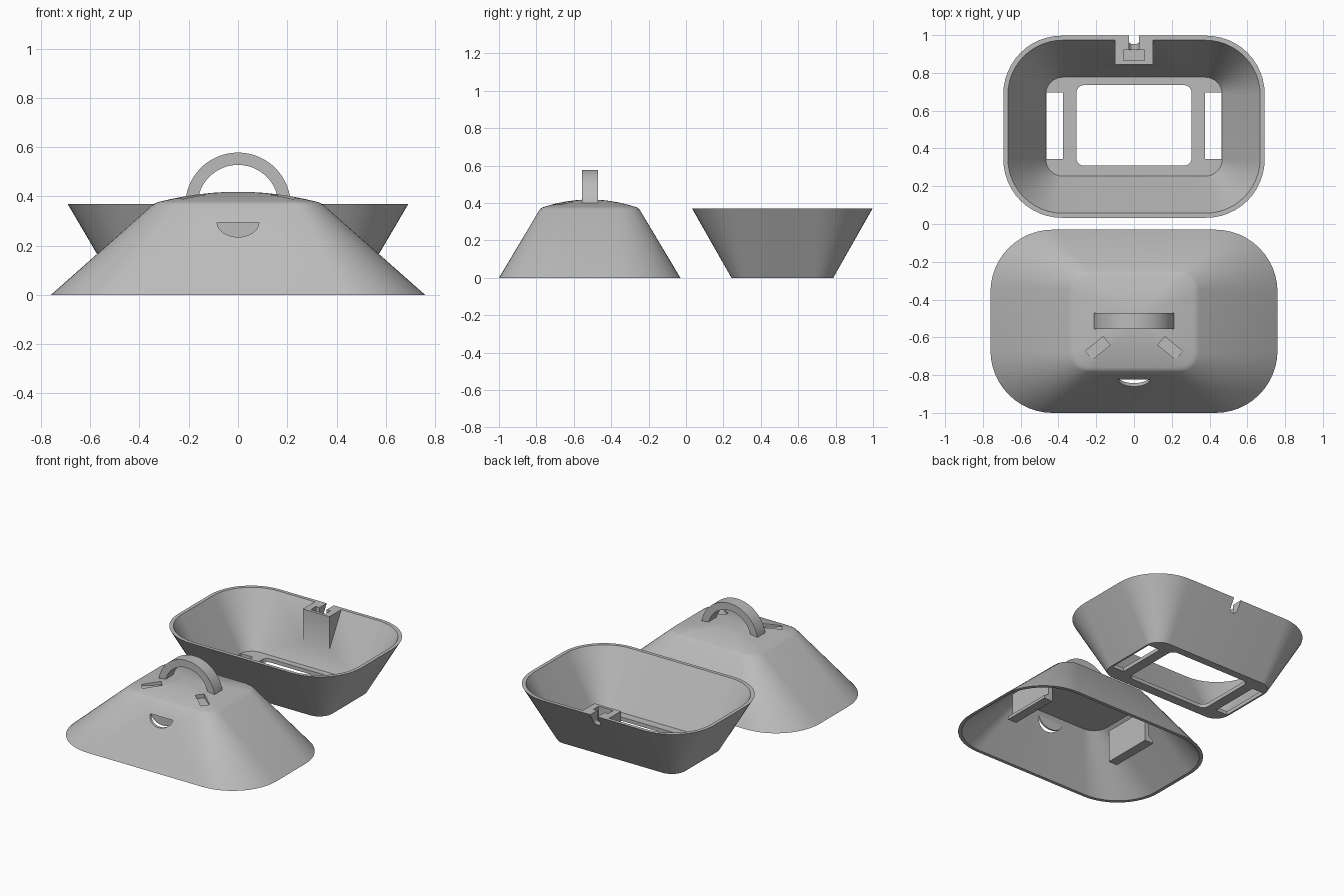
import bpy, bmesh, math
from mathutils import Matrix

if "Cube" in bpy.data.objects:
    bpy.data.objects.remove(bpy.data.objects["Cube"])

grey = bpy.data.materials.new("plain grey")
grey.diffuse_color = (0.5, 0.5, 0.5, 1)
grey.use_nodes = True
grey.node_tree.nodes["Principled BSDF"].inputs["Base Color"].default_value = grey.diffuse_color


def add_object(name, bm):
    bmesh.ops.recalc_face_normals(bm, faces=bm.faces[:])
    mesh = bpy.data.meshes.new(name)
    bm.to_mesh(mesh)
    bm.free()
    mesh.materials.append(grey)
    ob = bpy.data.objects.new(name, mesh)
    bpy.context.collection.objects.link(ob)
    return ob


def rounded(hx, hy, r, seg=12):
    """Outline of a rounded rectangle."""
    pts = []
    for k, (sx, sy) in enumerate([(1, 1), (-1, 1), (-1, -1), (1, -1)]):
        for i in range(seg + 1):
            a = math.pi / 2 * (k + i / seg)
            pts.append((sx * (hx - r) + r * math.cos(a), sy * (hy - r) + r * math.sin(a)))
    return pts


def loft(name, cy, rings):
    """Skin rounded rectangles (half x, half y, radius, z) and cap both ends."""
    bm = bmesh.new()
    loops = [[bm.verts.new((x, y + cy, z)) for x, y in rounded(hx, hy, r)]
             for hx, hy, r, z in rings]
    for a, b in zip(loops, loops[1:]):
        for i in range(len(a)):
            j = (i + 1) % len(a)
            bm.faces.new((a[i], a[j], b[j], b[i]))
    bm.faces.new(loops[0])
    bm.faces.new(loops[-1])
    return add_object(name, bm)


def prism(name, pts, lo, hi, axis):
    """Extrude a 2D profile along x (profile y,z) or y (profile x,z)."""
    bm = bmesh.new()
    place = (lambda p, t: (t, p[0], p[1])) if axis == "x" else (lambda p, t: (p[0], t, p[1]))
    a = [bm.verts.new(place(p, lo)) for p in pts]
    b = [bm.verts.new(place(p, hi)) for p in pts]
    bm.faces.new(a)
    bm.faces.new(b)
    for i in range(len(a)):
        j = (i + 1) % len(a)
        bm.faces.new((a[i], a[j], b[j], b[i]))
    return add_object(name, bm)


def box(name, x, y, z, turn=None):
    bm = bmesh.new()
    bmesh.ops.create_cube(bm, size=1)
    bm.transform(Matrix.Diagonal((x[1] - x[0], y[1] - y[0], z[1] - z[0], 1)))
    if turn:
        bm.transform(turn)
    bm.transform(Matrix.Translation((sum(x) / 2, sum(y) / 2, sum(z) / 2)))
    return add_object(name, bm)


def combine(ob, other, op="DIFFERENCE"):
    mod = ob.modifiers.new("cut", "BOOLEAN")
    mod.operation, mod.object, mod.solver = op, other, "EXACT"
    bpy.context.view_layer.objects.active = ob
    bpy.ops.object.modifier_apply(modifier=mod.name)
    bpy.data.objects.remove(other)


def smooth(ob):
    bpy.ops.object.select_all(action="DESELECT")
    ob.select_set(True)
    bpy.context.view_layer.objects.active = ob
    bpy.ops.object.shade_smooth_by_angle(angle=math.radians(30))


# Tray: flared shell with a floor
TRAY_Y = 0.515
tray = loft("tray", TRAY_Y, [
    (0.475, 0.272, 0.1, 0), (0.692, 0.482, 0.31, 0.37),
    (0.668, 0.458, 0.29, 0.37), (0.467, 0.262, 0.09, 0.025)])

# Hanger block on the back wall, with a stepped slot open to the outside
hanger = prism("hanger", [(0.845, 0.37), (0.845, 0.13), (0.852, 0.13), (0.985, 0.37)],
               -0.1, 0.1, "x")
combine(tray, hanger, "UNION")
arc = [(0.027 * math.cos(a), 0.317 + 0.027 * math.sin(a))
       for a in [math.pi * (1 + i / 10) for i in range(11)]]
combine(tray, prism("notch", arc + [(0.027, 0.5), (-0.027, 0.5)], 0.9, 1.1, "y"))
combine(tray, box("pocket", (-0.055, 0.055), (0.865, 0.92), (0.27, 0.5)))

# Floor openings: one large, two side slots
combine(tray, loft("opening", 0.522, [(0.305, 0.213, 0.04, -0.1), (0.305, 0.213, 0.04, 0.1)]))
for s in (-1, 1):
    x = sorted((s * 0.375, s * 0.463))
    combine(tray, box("slot", x, (0.345, 0.695), (-0.1, 0.06)))
smooth(tray)

# Lid: hollow sloping shell with a gently domed top
LID_Y = -0.515
rings = [(0.355, 0.275, 0.1, 0.325), (0.738, 0.463, 0.31, 0), (0.76, 0.485, 0.33, 0),
         (0.345, 0.266, 0.1, 0.367)]
for s in (0.975, 0.93, 0.85, 0.75, 0.62, 0.48, 0.32, 0.15):
    rings.append((0.335 * s, 0.26 * s, 0.1 * s, 0.374 + 0.045 * (1 - s * s)))
lid = loft("lid", LID_Y, rings)

# Half-round finger recess in the front slope, with a thin back wall
def half_disc(w, top, depth):
    return [(w * math.cos(a), top + depth * math.sin(a))
            for a in [math.pi * (1 + i / 24) for i in range(25)]]

combine(lid, prism("recess", half_disc(0.085, 0.295, 0.06), -0.95, -0.812, "y"))
recess_back = prism("recess_back", half_disc(0.09, 0.297, 0.064), -0.813, -0.803, "y")

# Two shallow angled grooves on the top
for s in (-1, 1):
    turn = Matrix.Rotation(-s * math.radians(39), 4, "Z")
    cx = s * 0.192
    combine(lid, box("groove", (cx - 0.061, cx + 0.061), (-0.686, -0.628), (0.383, 0.5), turn))
smooth(lid)

# Arched handle
A0 = math.asin(0.03 / 0.19)
angles = [A0 + (math.pi - 2 * A0) * i / 40 for i in range(41)]
outer = [(0.214 * math.cos(a), 0.364 + 0.214 * math.sin(a)) for a in angles]
inner = [(0.164 * math.cos(a), 0.364 + 0.164 * math.sin(a)) for a in reversed(angles)]
smooth(prism("handle", outer + inner, -0.555, -0.47, "y"))

# Hooked tabs hanging inside the lid
for s in (-1, 1):
    hook = [(s * 0.375, 0.315), (s * 0.375, 0.09), (s * 0.44, 0.09), (s * 0.44, 0.11),
            (s * 0.405, 0.13), (s * 0.405, 0.3)]
    prism("left_tab" if s < 0 else "right_tab", hook, -0.69, -0.34, "y")
